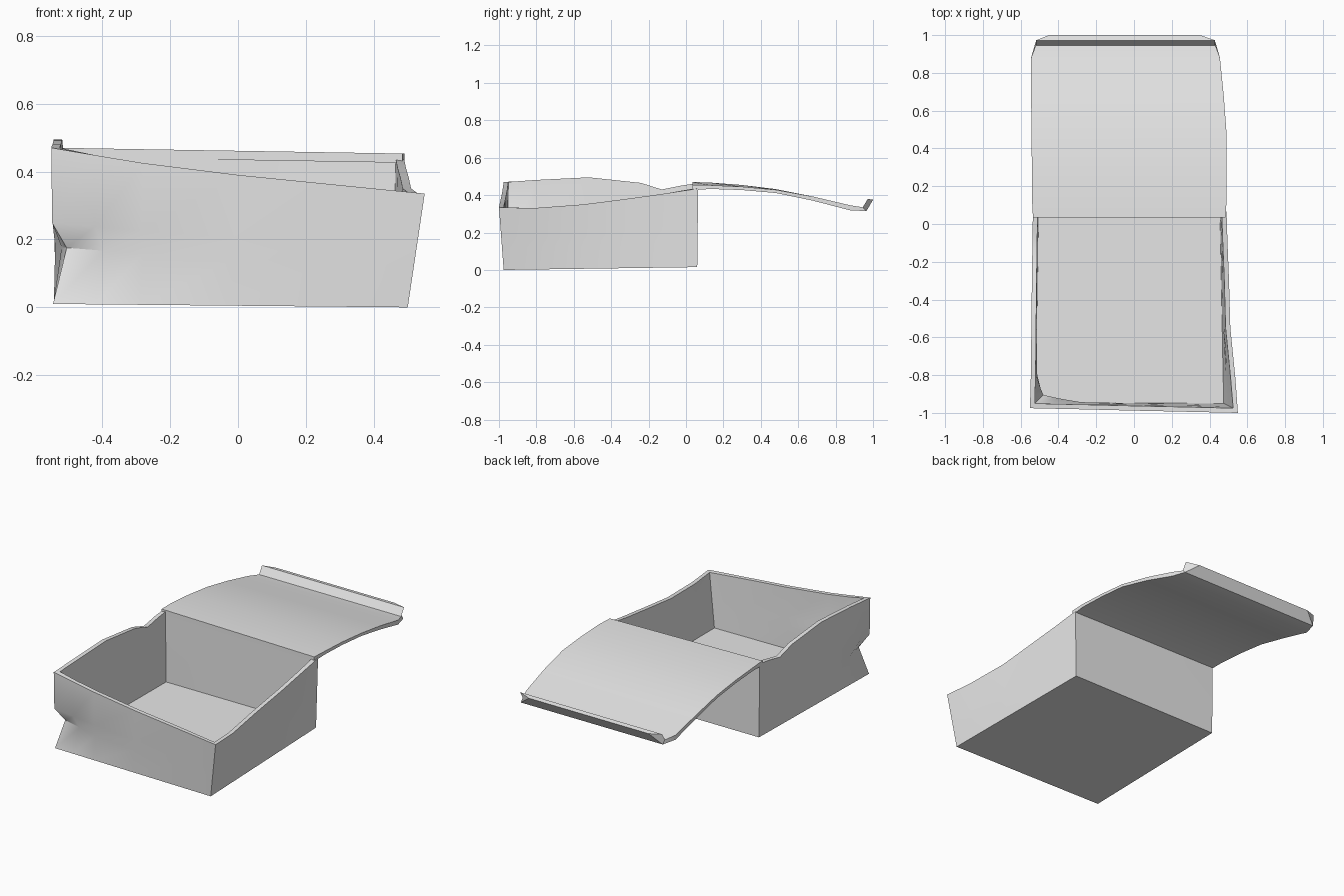
import bpy, bmesh, math
from mathutils import Vector

if "Cube" in bpy.data.objects:
    bpy.data.objects.remove(bpy.data.objects["Cube"])

card = bpy.data.materials.new("light grey card")
card.diffuse_color = (0.8, 0.8, 0.8, 1)
card.use_nodes = True
card.node_tree.nodes["Principled BSDF"].inputs["Base Color"].default_value = card.diffuse_color


def finish(name, bm):
    bmesh.ops.recalc_face_normals(bm, faces=bm.faces[:])
    mesh = bpy.data.meshes.new(name)
    bm.to_mesh(mesh)
    bm.free()
    obj = bpy.data.objects.new(name, mesh)
    bpy.context.collection.objects.link(obj)
    mesh.materials.append(card)
    bpy.ops.object.select_all(action='DESELECT')
    obj.select_set(True)
    bpy.context.view_layer.objects.active = obj
    bpy.ops.object.shade_smooth_by_angle(angle=math.radians(30))
    return obj


def bridge(bm, a, b):
    n = len(a)
    for i in range(n):
        j = (i + 1) % n
        bm.faces.new((a[i], a[j], b[j], b[i]))


# Tray rim, one run of points per wall, counter-clockwise from the front left
WALL = 0.025
front = [(-0.55, -0.975, 0.47), (-0.42, -0.978, 0.448), (-0.28, -0.981, 0.425),
         (0.0, -0.988, 0.39), (0.28, -0.994, 0.362)]
right = [(0.55, -1.0, 0.335), (0.537, -0.82, 0.33), (0.51, -0.55, 0.35),
         (0.503, -0.3, 0.382), (0.495, -0.1, 0.41)]
back = [(0.49, 0.065, 0.435), (0.0, 0.065, 0.45)]
left = [(-0.535, 0.06, 0.46), (-0.537, -0.03, 0.45), (-0.538, -0.13, 0.43),
        (-0.54, -0.24, 0.465), (-0.543, -0.52, 0.495), (-0.546, -0.8, 0.481),
        (-0.549, -0.9, 0.474)]
base = [Vector(c) for c in ((-0.545, -0.97, 0.01), (0.50, -0.975, 0.0),
                            (0.48, 0.06, 0.015), (-0.53, 0.06, 0.015))]
inward = [Vector((0, 1, 0)), Vector((-1, 0, 0)), Vector((0, -1, 0)), Vector((1, 0, 0))]

# For each rim point: rim position, matching base position, inward offset
columns = []
runs = [front, right, back, left]
for s, run in enumerate(runs):
    start, end = Vector(run[0]), Vector(runs[(s + 1) % 4][0])
    for i, p in enumerate(run):
        p = Vector(p)
        axis = 0 if s % 2 == 0 else 1
        f = (p[axis] - start[axis]) / (end[axis] - start[axis])
        off = inward[s] + (inward[s - 1] if i == 0 else Vector())
        columns.append((p, base[s].lerp(base[(s + 1) % 4], f), off * WALL))


def dent(p, t):
    """Push in the crushed front left corner at about a third of its height."""
    if t != 0.36:
        return Vector()
    reach = max(0, 1 - abs(p.x + 0.55) / 0.32) * max(0, 1 - abs(p.y + 0.975) / 0.2)
    return Vector((0.042, 0.042, 0)) * reach


# Tray: outer skin up, over the rim, inner skin down to the floor
bm = bmesh.new()
levels = [0, 0.36, 0.52, 1]
rings = []
for t in levels:
    rings.append([bm.verts.new(b.lerp(r, t) + dent(r, t)) for r, b, o in columns])
for t in reversed(levels):
    rings.append([bm.verts.new((b + Vector((0, 0, 0.022))).lerp(r, t) + o + dent(r, t))
                  for r, b, o in columns])
for a, b in zip(rings, rings[1:]):
    bridge(bm, a, b)
bm.faces.new(rings[0])
bm.faces.new(rings[-1])
finish("tray", bm)

# Lid: curved flap with a turned up lip; rows are y, left x, right x, z
top = [(0.035, -0.535, 0.485, 0.47), (0.13, -0.54, 0.49, 0.467), (0.3, -0.541, 0.49, 0.454),
       (0.48, -0.542, 0.49, 0.432), (0.68, -0.545, 0.475, 0.392), (0.88, -0.545, 0.455, 0.345),
       (0.945, -0.52, 0.43, 0.335), (0.972, -0.52, 0.43, 0.38)]
under = [(0.035, -0.535, 0.485, 0.443), (0.13, -0.54, 0.49, 0.447), (0.3, -0.541, 0.49, 0.436),
         (0.48, -0.542, 0.49, 0.415), (0.68, -0.545, 0.475, 0.37), (0.88, -0.545, 0.455, 0.318),
         (0.965, -0.52, 0.43, 0.315), (1.0, -0.45, 0.35, 0.375)]
bm = bmesh.new()
loops = []
for (ya, la, ra, za), (yb, lb, rb, zb) in zip(top, under):
    drop = 0.018 * max(0, 1 - ya / 0.6)
    loops.append([bm.verts.new(v) for v in ((la, ya, za), (ra, ya, za - drop),
                                            (rb, yb, zb - drop), (lb, yb, zb))])
for a, b in zip(loops, loops[1:]):
    bridge(bm, a, b)
bm.faces.new(loops[0])
bm.faces.new(loops[-1])
finish("lid", bm)
